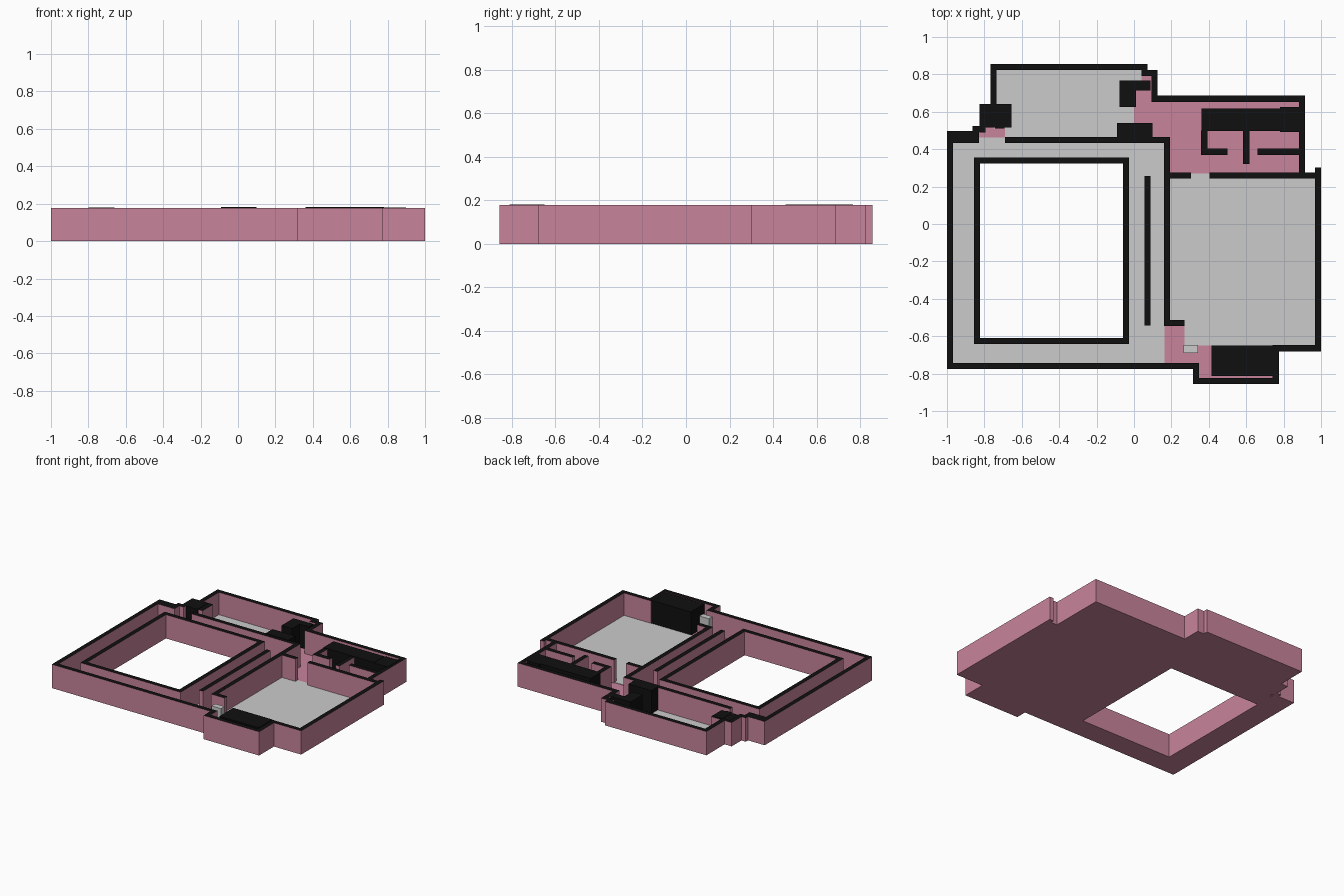
import bpy, bmesh
from mathutils import Vector

if "Cube" in bpy.data.objects:
    bpy.data.objects.remove(bpy.data.objects["Cube"])

H = 0.178      # wall height
T = 0.0165     # half wall thickness


def material(name, color):
    m = bpy.data.materials.new(name)
    m.diffuse_color = color
    m.use_nodes = True
    m.node_tree.nodes["Principled BSDF"].inputs["Base Color"].default_value = m.diffuse_color
    return m


PINK = material("pink", (0.58, 0.23, 0.33, 1))
BLACK = material("black", (0.005, 0.005, 0.005, 1))


def finish(name, bm, mats):
    bmesh.ops.recalc_face_normals(bm, faces=bm.faces)
    me = bpy.data.meshes.new(name)
    bm.to_mesh(me)
    bm.free()
    for m in mats:
        me.materials.append(m)
    ob = bpy.data.objects.new(name, me)
    bpy.context.collection.objects.link(ob)
    return ob


def wall(name, pts, closed=False):
    """Mitred wall along a centre line: pink sides, black top."""
    p = [Vector(q) for q in pts]
    n = len(p)
    bm = bmesh.new()
    rings = []
    for i in range(n):
        a = (p[i] - p[i - 1]).normalized() if closed or i else None
        b = (p[(i + 1) % n] - p[i]).normalized() if closed or i < n - 1 else None
        a, b = a or b, b or a
        na, nb = Vector((-a.y, a.x)), Vector((-b.y, b.x))
        off = (na + nb) * (T / (1 + na.dot(nb)))
        l, r = p[i] + off, p[i] - off
        rings.append([bm.verts.new((*q, z)) for q, z in ((l, 0), (r, 0), (r, H), (l, H))])
    for i in range(n if closed else n - 1):
        A, B = rings[i], rings[(i + 1) % n]
        for k in range(4):
            j = (k + 1) % 4
            f = bm.faces.new((A[k], A[j], B[j], B[k]))
            f.material_index = int(k == 2)
    if not closed:
        bm.faces.new(rings[0])
        bm.faces.new(rings[-1])
    return finish(name, bm, (PINK, BLACK))


def boxes(name, rects, z0, z1, mat=None):
    """Boxes given as (x0, x1, y0, y1) joined in one object."""
    bm = bmesh.new()
    for x0, x1, y0, y1 in rects:
        vs = bmesh.ops.create_cube(bm, size=1)["verts"]
        for v in vs:
            v.co = (x1 if v.co.x > 0 else x0, y1 if v.co.y > 0 else y0, z1 if v.co.z > 0 else z0)
    return finish(name, bm, (mat,) if mat else ())


# Outer walls
wall("hall_outer_wall", [(-.795, .508), (-.846, .508), (-.846, .481), (-.9835, .481),
                         (-.9835, -.759), (.332, -.759), (.332, -.84), (.758, -.84),
                         (.758, -.664), (.9835, -.664), (.9835, .302)])
wall("rear_outer_wall", [(.898, .27), (.898, .67), (.11, .67), (.11, .808), (.056, .808),
                         (.056, .84), (-.752, .84), (-.752, .62)])
wall("entry_niche_wall", [(-.672, .515), (-.672, .624), (-.81, .624), (-.81, .49)])

# Partition walls
wall("courtyard_wall", [(-.84, .339), (-.84, -.626), (-.043, -.626), (-.043, .339)], True)
wall("hall_rear_left_wall", [(-.98, .449), (-.83, .449)])
wall("hall_inner_wall", [(-.69, .449), (.177, .449), (.177, -.53), (.27, -.53)])
wall("corridor_screen", [(.073, .257), (.073, -.542)])
wall("room_wall_left", [(.18, .259), (.305, .259)])
wall("room_wall_right", [(.405, .259), (.98, .259)])
wall("bath_screen_left", [(.376, .5), (.376, .386), (.5, .386)])
wall("bath_screen_middle", [(.6, .5), (.6, .32)])
wall("bath_screen_right", [(.66, .386), (.89, .386)])

# Base slab, split around the open courtyard
boxes("base_slab", [(-.98, -.84, -.757, .46), (-.84, -.043, -.757, -.626),
                    (-.84, -.043, .339, .46), (-.043, .177, -.757, .46),
                    (.177, .98, -.664, .27), (.177, .332, -.757, -.664),
                    (.332, .757, -.838, -.664), (-.752, .056, .46, .838),
                    (.056, .11, .46, .806), (.11, .897, .46, .67), (.177, .897, .27, .46),
                    (-.81, -.752, .46, .62)], 0, .006, PINK)

# Grey floors
boxes("hall_floor", [(-.98, -.84, -.757, .463), (-.84, -.043, -.757, -.626),
                     (-.84, -.043, .339, .463), (-.043, .163, -.757, .463)], .004, .010)
boxes("rear_room_floor", [(-.752, 0, .463, .838), (0, .04, .62, .838)][:1]
      + [(0, .04, .76, .838)], .004, .010)
boxes("side_room_floor", [(.18, .98, -.545, .27), (.27, .98, -.65, -.545)], .004, .010)
boxes("entry_floor", [(-.83, -.69, .463, .51)], .006, .012, PINK)

# Solid black fittings
boxes("entry_fitting", [(-.80, -.66, .515, .62)], .005, .179, BLACK)
boxes("entry_post", [(-.742, -.692, .51, .63)], .005, .181, BLACK)
boxes("rear_closet", [(-.078, .01, .625, .768), (.01, .088, .715, .768)], .005, .180, BLACK)
boxes("corridor_closet", [(-.092, .098, .457, .54)], .005, .182, BLACK)
boxes("bath_counter", [(.36, .78, .497, .617)], .005, .182, BLACK)
boxes("bath_basin", [(.78, .897, .493, .625)], .005, .180, BLACK)
boxes("front_closet", [(.415, .74, -.812, -.65)], .005, .182, BLACK)

# Grey door post
boxes("door_post", [(.265, .342, -.69, -.648)], .005, .172)
